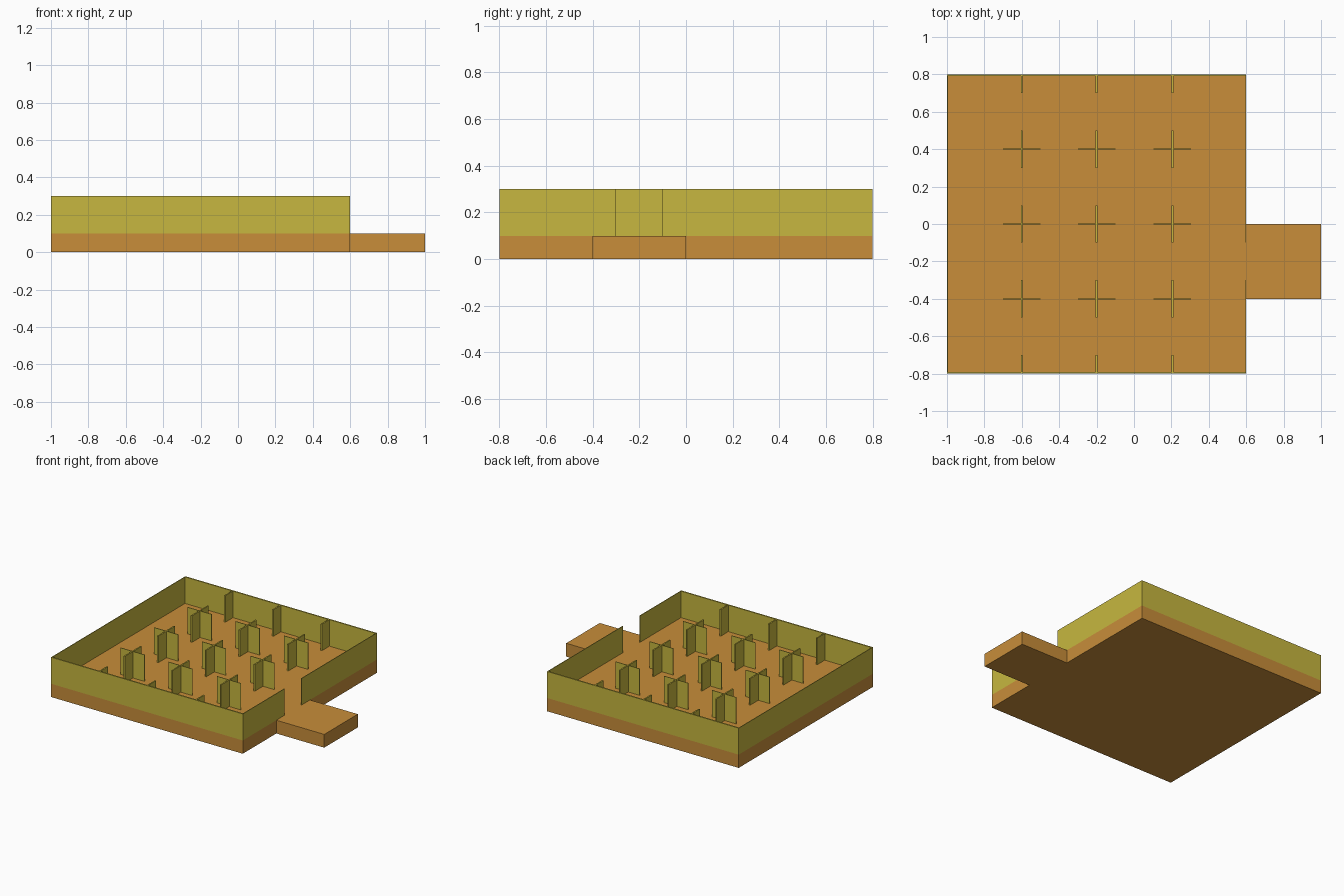
import bpy

cube = bpy.data.objects.get("Cube")
if cube:
    bpy.data.objects.remove(cube, do_unlink=True)


def make_material(name, colour):
    mat = bpy.data.materials.new(name)
    mat.use_nodes = True
    mat.diffuse_color = colour
    mat.node_tree.nodes["Principled BSDF"].inputs["Base Color"].default_value = colour
    return mat


orange = make_material("orange_floor", (0.578, 0.27, 0.042, 1))
yellow = make_material("yellow_wall", (0.571, 0.474, 0.05, 1))


def box(name, x0, x1, y0, y1, z0, z1, mat):
    bpy.ops.mesh.primitive_cube_add(
        size=1, location=((x0 + x1) / 2, (y0 + y1) / 2, (z0 + z1) / 2))
    ob = bpy.context.object
    ob.name = name
    ob.scale = (x1 - x0, y1 - y0, z1 - z0)
    bpy.ops.object.transform_apply(location=False, rotation=False, scale=True)
    ob.data.materials.append(mat)
    return ob


LEFT, RIGHT, SIDE = -1.0, 0.6, 0.8
FLOOR, TOP = 0.1, 0.3
THIN, THICK = 0.005, 0.01


def wall(name, x0, x1, y0, y1):
    return box(name, x0, x1, y0, y1, FLOOR, TOP, yellow)


# Floor slab and entrance step
box("floor_slab", LEFT, RIGHT, -SIDE, SIDE, 0, FLOOR, orange)
box("entrance_step", RIGHT, 1.0, -0.4, 0, 0, FLOOR, orange)

# Outer walls, with a doorway beside the step
wall("front_wall", LEFT, RIGHT, -SIDE, -SIDE + THICK)
wall("back_wall", LEFT, RIGHT, SIDE - THICK, SIDE)
wall("end_wall", LEFT, LEFT + THIN, -SIDE + THICK, SIDE - THICK)
wall("door_wall_front", RIGHT - THIN, RIGHT, -SIDE + THICK, -0.3)
wall("door_wall_back", RIGHT - THIN, RIGHT, -0.1, SIDE - THICK)

# Cross-shaped partitions and the stubs on the long walls
for x in (-0.6, -0.2, 0.205):
    a, b = x - THICK / 2, x + THICK / 2
    for y in (-0.4, 0, 0.4):
        wall("partition_lengthwise", a, b, y - 0.1, y + 0.1)
        for x0, x1 in ((x - 0.1, a), (b, x + 0.1)):
            wall("partition_crosswise", x0, x1, y - THIN / 2, y + THIN / 2)
    wall("front_stub", a, b, -SIDE + THICK, -0.7)
    wall("back_stub", a, b, 0.7, SIDE - THICK)
